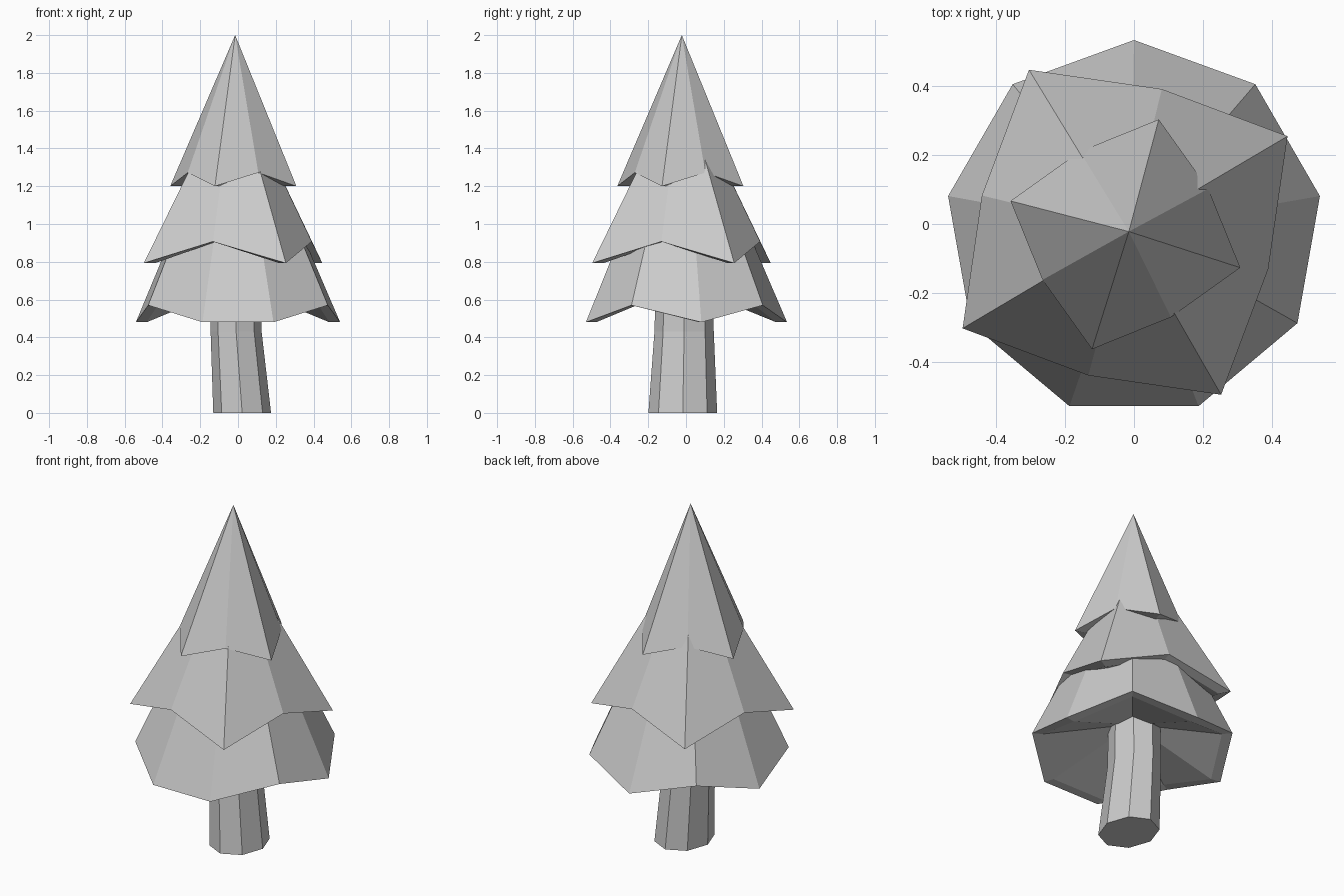
import bpy, bmesh
from math import cos, sin, radians
from mathutils import Vector

if "Cube" in bpy.data.objects:
    bpy.data.objects.remove(bpy.data.objects["Cube"])


def finish(bm, name):
    bmesh.ops.recalc_face_normals(bm, faces=bm.faces)
    mesh = bpy.data.meshes.new(name)
    bm.to_mesh(mesh)
    bm.free()
    obj = bpy.data.objects.new(name, mesh)
    bpy.context.collection.objects.link(obj)


def bridge(bm, a, b):
    for i in range(len(a)):
        j = (i + 1) % len(a)
        bm.faces.new((a[i], a[j], b[j], b[i]))


def fan(bm, ring, tip):
    for i in range(len(ring)):
        bm.faces.new((ring[i], ring[(i + 1) % len(ring)], tip))


def tier(name, sides, start, center, radii, heights, apex, rim, roof, cut=None):
    """Zigzag skirt: even corners hang low, odd ones sit high; a lip of width rim
    leads to a shallow hollow underside that peaks at height roof."""
    bm = bmesh.new()
    apex = Vector(apex)
    outer, inner = [], []
    for i in range(sides):
        a = radians(start + 360 * i / sides)
        k = i % 2
        for ring, r in ((outer, radii[k]), (inner, radii[k] - rim)):
            ring.append(bm.verts.new((center[0] + r * cos(a),
                                      center[1] + r * sin(a), heights[k])))
    bridge(bm, outer, inner)
    fan(bm, inner, bm.verts.new((center[0], center[1], roof)))
    if cut is None:
        fan(bm, outer, bm.verts.new(apex))
    else:
        # stop the slope inside the tier above
        top = [bm.verts.new(v.co.lerp(apex, (cut - v.co.z) / (apex.z - v.co.z)))
               for v in outer]
        bridge(bm, outer, top)
        bm.faces.new(top)
    finish(bm, name)


# Trunk: leaning eight-sided column with a bend under the foliage
bm = bmesh.new()
rings = []
for z, cx, cy, rx, ry in ((0, .022, -.017, .153, .182),
                          (.43, -.01, -.01, .135, .157),
                          (.7, -.01, -.01, .133, .15)):
    rings.append([bm.verts.new((cx + rx * cos(radians(45 * i)),
                                cy + ry * sin(radians(45 * i)), z))
                  for i in range(8)])
for lower, upper in zip(rings, rings[1:]):
    bridge(bm, lower, upper)
bm.faces.new(rings[0])
bm.faces.new(rings[-1])
finish(bm, "trunk")

# Foliage tiers; the lowest has nine corners, so two low ones meet at the front
tier("lower_foliage", 9, -110 + 40, (0, -.014), (.549, .549), (.48, .57),
     (-.01, -.015, 1.76), .058, .68, cut=1.05)
tier("middle_foliage", 8, 30.6, (-.026, -.024), (.549, .43), (.793, .907),
     (-.02, -.02, 1.77), .07, 1.0, cut=1.4)
tier("top_foliage", 8, 73.8, (-.025, -.03), (.348, .275), (1.2, 1.272),
     (-.015, -.022, 2.0), .065, 1.36)
